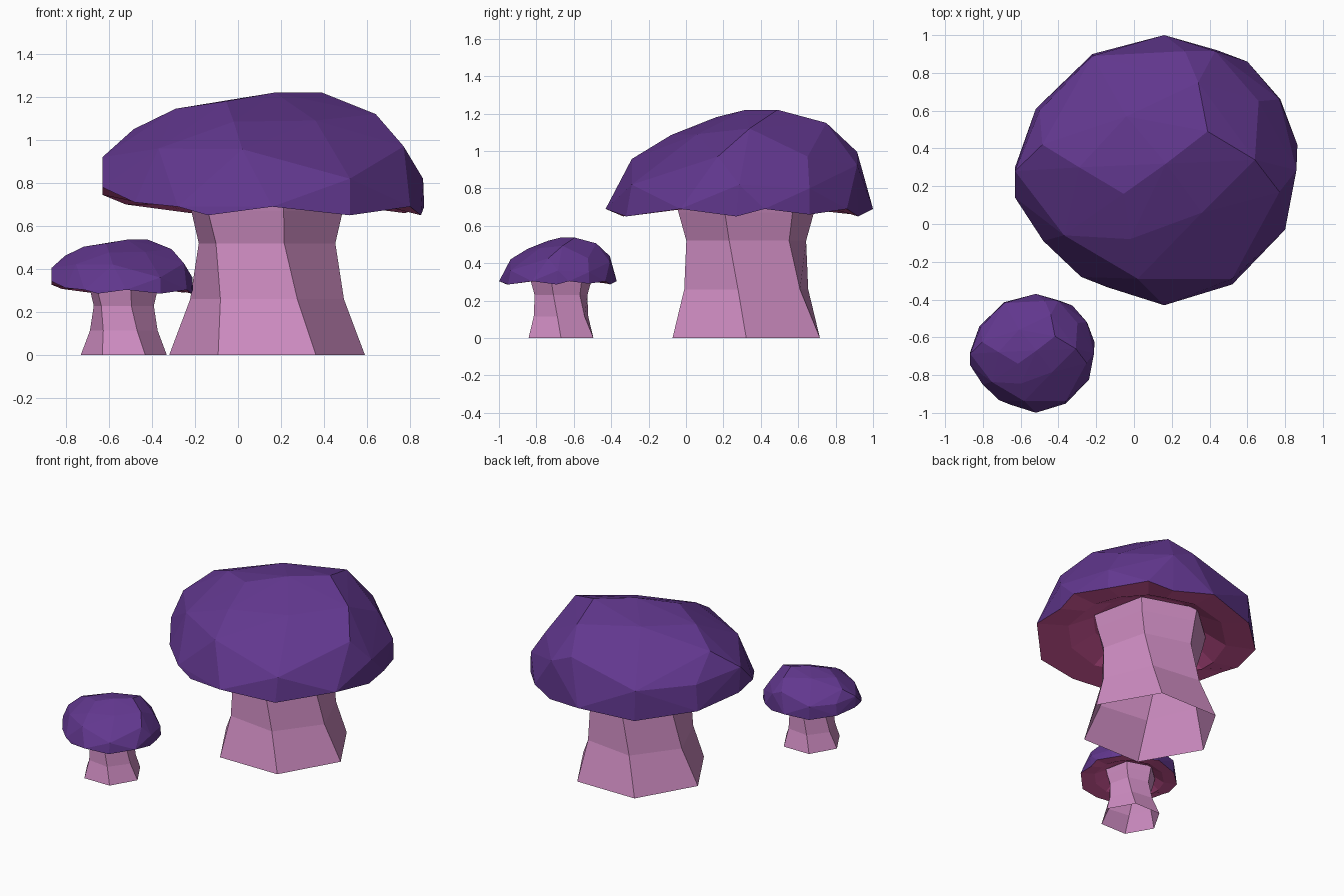
import bpy, bmesh, math
from mathutils import Vector

if "Cube" in bpy.data.objects:
    bpy.data.objects.remove(bpy.data.objects["Cube"])


def material(name, col):
    m = bpy.data.materials.new(name)
    m.diffuse_color = (*col, 1)
    m.use_nodes = True
    m.node_tree.nodes["Principled BSDF"].inputs["Base Color"].default_value = m.diffuse_color
    return m


PURPLE = material("cap purple", (0.12, 0.038, 0.27))
CRIMSON = material("underside crimson", (0.68, 0.10, 0.34))
PINK = material("stem pink", (0.61, 0.26, 0.53))
CENTRE = Vector((0.135, 0.322, 0))

# Faceted dome corners of the large cap
DOME = [(.39, .49, 1.22), (.17, .32, 1.22), (-.055, .16, 1.18), (-.02, -.08, 1.085),
        (.02, -.29, .957), (.52, -.29, .82), (.77, .17, .97), (.64, .34, 1.12),
        (.34, .75, 1.15), (.27, .915, .995), (.43, .915, .925), (.66, .65, .97),
        (-.29, .30, 1.145), (-.485, .42, 1.05), (-.63, .28, .92), (.86, .285, .82),
        (-.50, .60, .88), (-.22, .89, .87), (-.37, -.06, .96), (.77, .66, .80),
        (-.04, .57, 1.165), (.36, .06, 1.09)]
# Wavy rim of the large cap, in order
RIM = [(.16, -.43, .69), (.52, -.32, .65), (.80, -.03, .69), (.85, .27, .65),
       (.865, .42, .69), (.775, .66, .66), (.60, .86, .69), (.44, .92, .65),
       (.16, 1.0, .69), (-.22, .90, .66), (-.52, .61, .70), (-.63, .30, .745),
       (-.63, .14, .78), (-.48, -.09, .71), (-.28, -.28, .69), (-.14, -.335, .65)]


def finish(bm, name, mats, scale, offset):
    bmesh.ops.recalc_face_normals(bm, faces=bm.faces[:])
    me = bpy.data.meshes.new(name)
    bm.to_mesh(me)
    bm.free()
    for m in mats:
        me.materials.append(m)
    ob = bpy.data.objects.new(name, me)
    ob.scale = (scale,) * 3
    ob.location = offset
    bpy.context.collection.objects.link(ob)


def loft(bm, rings, mat=0):
    for a, b in zip(rings, rings[1:]):
        for i in range(len(a)):
            j = (i + 1) % len(a)
            bm.faces.new((a[i], a[j], b[j], b[i])).material_index = mat


def make_cap(name, scale, offset):
    bm = bmesh.new()
    rim = [bm.verts.new(p) for p in RIM]
    for p in DOME:
        bm.verts.new(p)
    bmesh.ops.convex_hull(bm, input=bm.verts[:])
    bmesh.ops.recalc_face_normals(bm, faces=bm.faces[:])
    bm.normal_update()
    # open the bottom, then add the hollow crimson underside
    for f in list(bm.faces):
        if f.normal.z < -.6 and all(v in rim for v in f.verts):
            bm.faces.remove(f)
    rings = [rim]
    for s, z in ((.72, .70), (.50, .78)):
        ring = []
        for p in RIM:
            q = CENTRE.lerp(Vector((p[0], p[1], 0)), s)
            q.z = z
            ring.append(bm.verts.new(q))
        rings.append(ring)
    loft(bm, rings, 1)
    bm.faces.new(rings[-1]).material_index = 1
    for e in list(bm.edges):
        if not e.link_faces:
            bm.edges.remove(e)
    finish(bm, name, (PURPLE, CRIMSON), scale, offset)


def make_stem(name, scale, offset):
    # twisted six-sided open tube: height, radius, twist in degrees
    bm = bmesh.new()
    rings = []
    for z, r, t in ((0, .455, 0), (.26, .36, -7), (.52, .33, -16), (.67, .37, -18), (.76, .39, -18)):
        rings.append([bm.verts.new((CENTRE.x + r * math.cos(math.radians(60 * i + t)),
                                    CENTRE.y + r * math.sin(math.radians(60 * i + t)), z))
                      for i in range(6)])
    loft(bm, rings)
    finish(bm, name, (PINK,), scale, offset)


# Large mushroom and its smaller copy
for label, s, off in (("large", 1, (0, 0, 0)), ("small", .44, (-.59, -.81, 0))):
    make_cap(label + "_cap", s, off)
    make_stem(label + "_stem", s, off)
